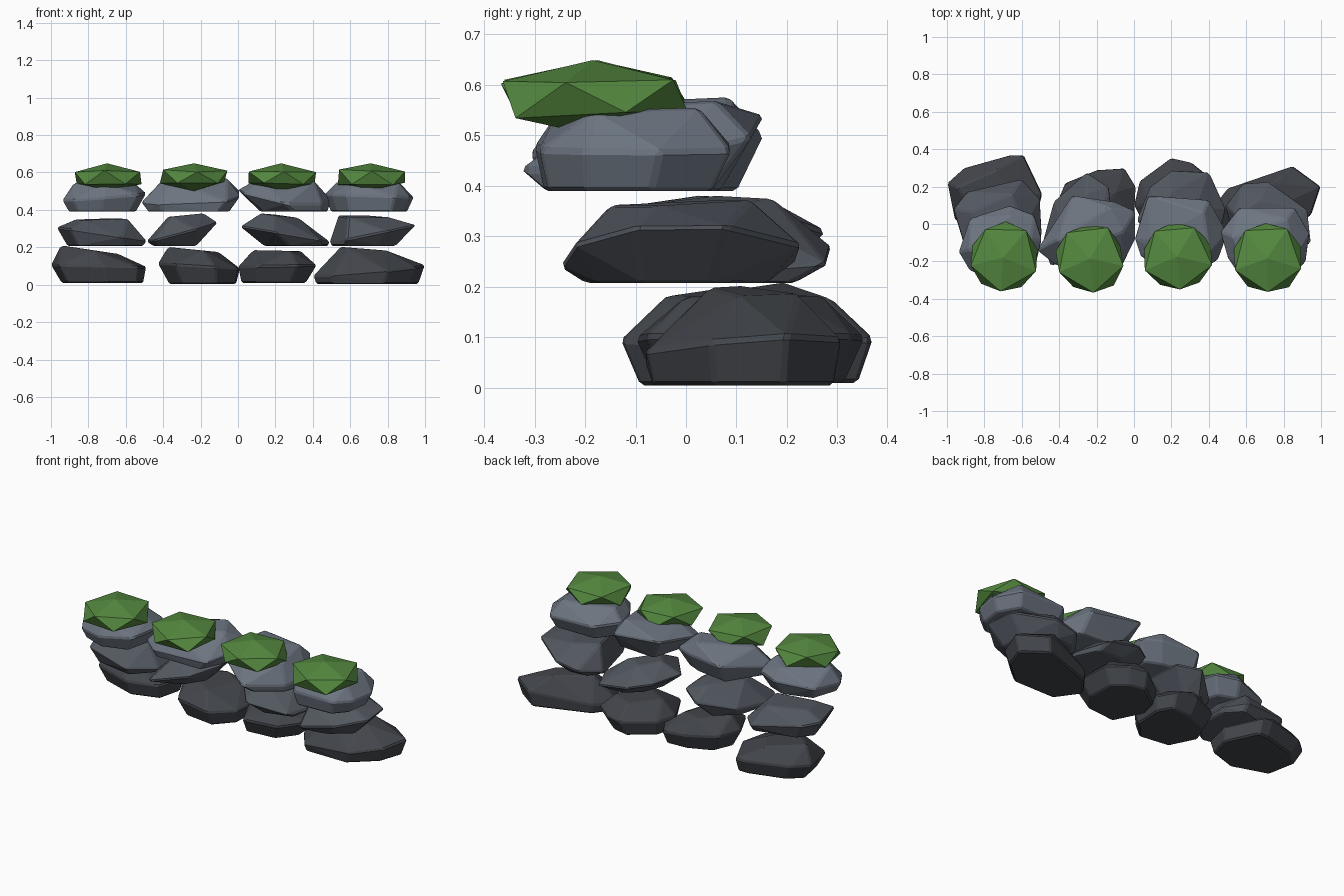
import bpy, bmesh, math, random
from mathutils import Vector

if "Cube" in bpy.data.objects:
    bpy.data.objects.remove(bpy.data.objects["Cube"])

random.seed(4)


def material(name, rgb):
    m = bpy.data.materials.new(name)
    m.diffuse_color = (*rgb, 1)
    m.use_nodes = True
    m.node_tree.nodes["Principled BSDF"].inputs["Base Color"].default_value = m.diffuse_color
    return m


DARK = material("dark_stone", (0.055, 0.060, 0.070))
MID = material("mid_stone", (0.085, 0.095, 0.115))
LIGHT = material("light_stone", (0.15, 0.175, 0.215))
MOSS = material("moss_green", (0.09, 0.25, 0.05))


def finish(name, bm, mat):
    me = bpy.data.meshes.new(name)
    bm.to_mesh(me)
    bm.free()
    me.materials.append(mat)
    ob = bpy.data.objects.new(name, me)
    bpy.context.collection.objects.link(ob)
    return ob


def rock(name, mat, plan, z0, z1, belt, base, top):
    """Hull of a base ring, a tilted widest ring (the plan) and a top ring.
    belt = height, slope x, slope y; base = scale, dx, dy;
    top = scale, dx, dy, slope x, slope y."""
    cx = (min(p[0] for p in plan) + max(p[0] for p in plan)) / 2
    cy = (min(p[1] for p in plan) + max(p[1] for p in plan)) / 2
    bm = bmesh.new()
    for i, (x, y) in enumerate(plan):
        u, v = x - cx, y - cy
        bm.verts.new((x, y, max(z0 + 0.01, belt[0] + belt[1] * u + belt[2] * v)))
        s, dx, dy = base
        bm.verts.new((cx + s * u + dx, cy + s * v + dy, z0))
        if i % 2 == 0 or len(plan) < 7:
            s, dx, dy, sx, sy = top
            tu, tv = s * u + dx, s * v + dy
            bm.verts.new((cx + tu, cy + tv, z1 + sx * tu + sy * tv))
    res = bmesh.ops.convex_hull(bm, input=bm.verts)
    junk = [g for g in res["geom_interior"] + res["geom_unused"]
            if isinstance(g, bmesh.types.BMVert)]
    bmesh.ops.delete(bm, geom=list(set(junk)), context="VERTS")
    bmesh.ops.dissolve_limit(bm, angle_limit=math.radians(4),
                             verts=bm.verts, edges=bm.edges)
    ob = finish(name, bm, mat)
    bev = ob.modifiers.new("worn_edges", "BEVEL")
    bev.width = 0.008
    bev.segments = 1
    bev.angle_limit = math.radians(20)


# Bottom course, set furthest back
rock("bottom_rock_1", DARK,
     [(-1, .22), (-.91, .3), (-.66, .37), (-.59, .37), (-.49, .16), (-.53, .0), (-.72, -.06), (-.96, .02)],
     .01, .18, (.10, -.02, 0), (.86, .02, 0), (.6, -.05, 0, -.15, 0))
rock("bottom_rock_2", DARK,
     [(-.43, .08), (-.37, .22), (-.2, .29), (-.05, .3), (.01, .2), (0, .0), (-.12, -.13), (-.34, -.1)],
     .005, .185, (.10, -.06, 0), (.82, .02, 0), (.62, -.03, .01, -.1, 0))
rock("bottom_rock_3", DARK,
     [(0, .1), (.03, .23), (.2, .355), (.31, .33), (.41, .25), (.42, .05), (.32, -.08), (.1, -.1)],
     .01, .182, (.10, .02, 0), (.82, -.02, 0), (.62, 0, 0, -.02, 0))
rock("bottom_rock_4", DARK,
     [(.4, .06), (.5, .19), (.85, .31), (1, .2), (.95, .05), (.8, -.08), (.5, -.08)],
     .005, .19, (.075, .08, .05), (.92, -.01, 0), (.45, -.02, .02, -.08, 0))

# Middle course
rock("middle_rock_1", MID,
     [(-.97, .08), (-.9, .17), (-.6, .24), (-.5, .13), (-.49, -.06), (-.62, -.2), (-.9, -.15)],
     .208, .35, (.27, -.15, 0), (.85, .02, 0), (.58, 0, .01, .02, .03))
rock("middle_rock_2", MID,
     [(-.49, -.1), (-.43, .12), (-.25, .28), (-.13, .2), (-.11, .0), (-.22, -.17), (-.45, -.23)],
     .208, .37, (.285, .25, .05), (.62, -.04, 0), (.5, .02, .01, .1, 0))
rock("middle_rock_3", MID,
     [(.01, .02), (.08, .2), (.2, .29), (.4, .28), (.49, .08), (.44, -.15), (.2, -.22)],
     .208, .365, (.27, -.17, 0), (.72, .06, 0), (.42, -.03, .03, -.12, .03))
rock("middle_rock_4", MID,
     [(.49, .1), (.58, .22), (.72, .23), (.93, .08), (.95, -.1), (.8, -.22), (.58, -.25)],
     .208, .365, (.275, .2, .03), (.75, -.05, -.01), (.58, -.05, 0, -.02, .04))

# Top course, leaning to the front
rock("top_rock_1", LIGHT,
     [(-.94, -.15), (-.88, .03), (-.66, .1), (-.53, .05), (-.49, -.08), (-.53, -.25), (-.72, -.31), (-.88, -.25)],
     .39, .545, (.47, .08, .03), (.8, -.01, -.01), (.72, .0, 0, 0, 0))
rock("top_rock_2", LIGHT,
     [(-.52, -.14), (-.33, .155), (-.1, .12), (.01, .07), (.01, -.08), (-.06, -.22), (-.42, -.22)],
     .39, .565, (.47, .04, .18), (.82, -.01, -.02), (.66, .02, .02, .03, .06))
rock("top_rock_3", LIGHT,
     [(0, -.08), (.07, .155), (.4, .13), (.5, -.05), (.45, -.19), (.25, -.33), (.03, -.17)],
     .39, .56, (.475, -.12, .18), (.72, .05, -.02), (.68, .02, 0, .0, .06))
rock("top_rock_4", LIGHT,
     [(.46, -.04), (.56, .09), (.86, .09), (.94, -.05), (.92, -.2), (.84, -.29), (.58, -.3), (.5, -.18)],
     .39, .55, (.475, -.03, .0), (.85, .0, -.01), (.72, 0, -.01, .01, .03))

# Moss caps: squashed low-poly balls on the front edge
for i, (x, y) in enumerate([(-.7, -.18), (-.235, -.185), (.23, -.175), (.71, -.185)]):
    bm = bmesh.new()
    bmesh.ops.create_icosphere(bm, subdivisions=1, radius=1)
    turn = math.radians(-90 + random.uniform(-8, 8))
    for v in bm.verts:
        k = random.uniform(.95, 1.06)
        px, py = v.co.x * k * .205, v.co.y * k * .205
        v.co = Vector((x + px * math.cos(turn) - py * math.sin(turn),
                       y + px * math.sin(turn) + py * math.cos(turn),
                       .575 + .074 * v.co.z + (0 if abs(v.co.z) > .9 else random.uniform(-.008, .008))))
    finish(f"moss_cap_{i + 1}", bm, MOSS)
